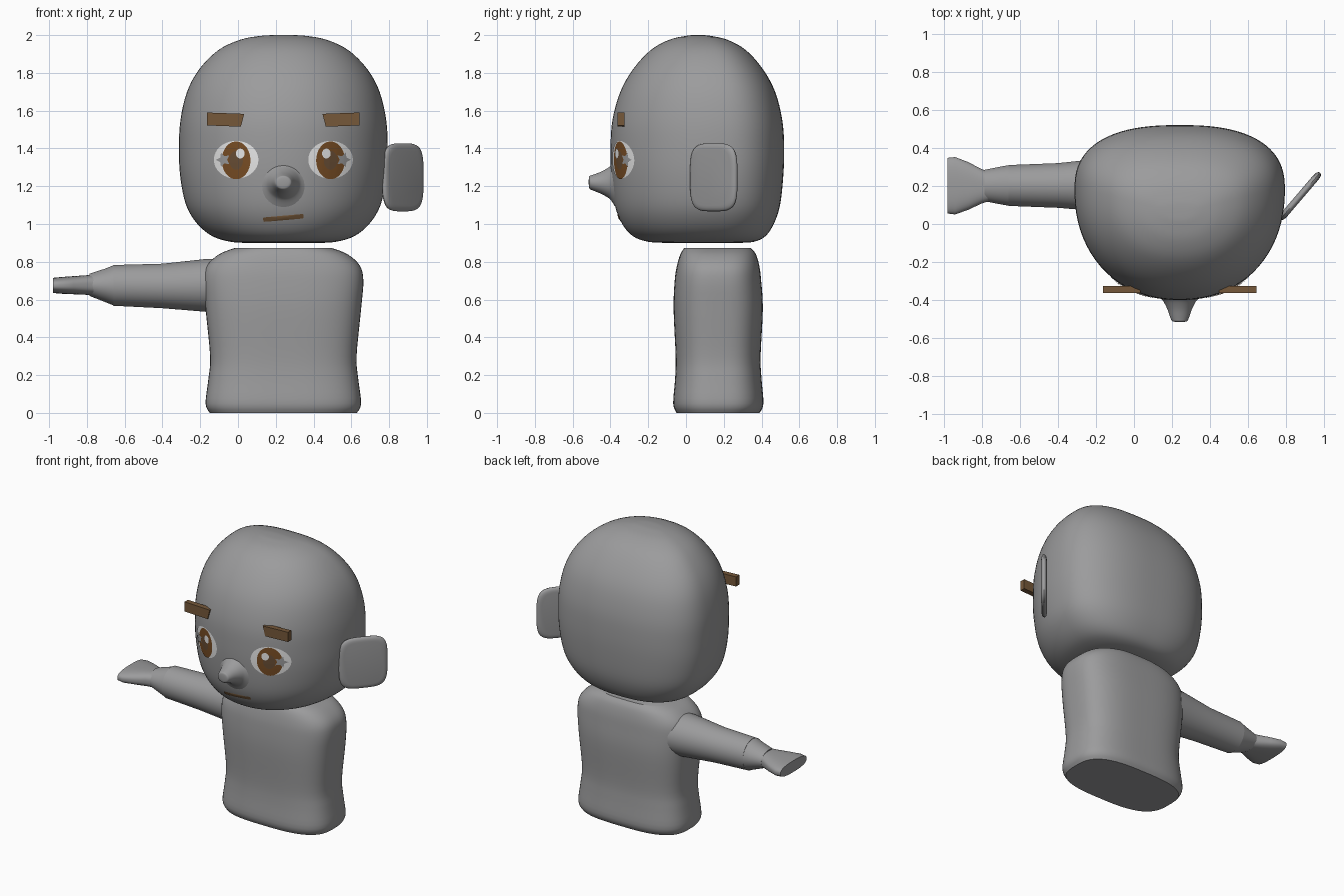
import bpy
import math
from mathutils import Matrix, Vector
from mathutils.bvhtree import BVHTree

old = bpy.data.objects.get("Cube")
if old:
    bpy.data.objects.remove(old, do_unlink=True)

MID = 0.24  # centre line of head and torso


def material(name, r, g, b):
    m = bpy.data.materials.new(name)
    m.use_nodes = True
    m.diffuse_color = (r, g, b, 1)
    m.node_tree.nodes["Principled BSDF"].inputs["Base Color"].default_value = (r, g, b, 1)
    return m


grey = material("clay grey", 0.33, 0.33, 0.335)
brown = material("brow brown", 0.18, 0.098, 0.042)
iris_brown = material("iris brown", 0.19, 0.075, 0.018)
pupil_brown = material("pupil brown", 0.14, 0.075, 0.035)
white = material("eye white", 0.85, 0.85, 0.85)


def add_object(name, verts, faces, mat):
    mesh = bpy.data.meshes.new(name)
    mesh.from_pydata(verts, [], faces)
    mesh.materials.append(mat)
    obj = bpy.data.objects.new(name, mesh)
    bpy.context.collection.objects.link(obj)
    bpy.ops.object.select_all(action="DESELECT")
    obj.select_set(True)
    bpy.context.view_layer.objects.active = obj
    bpy.ops.object.shade_smooth_by_angle(angle=math.radians(35))
    return obj


def power(v, n):
    return math.copysign(abs(v) ** (2 / n), v)


def smooth_rows(rows, steps=4):
    """Catmull-Rom interpolation between section rows."""
    out = []
    for i in range(len(rows) - 1):
        quad = [rows[max(i - 1, 0)], rows[i], rows[i + 1], rows[min(i + 2, len(rows) - 1)]]
        for k in range(steps):
            t = k / steps
            out.append([b + 0.5 * t * (c - a + t * (2 * a - 5 * b + 4 * c - d + t * (3 * (b - c) + d - a)))
                        for a, b, c, d in zip(*quad)])
    return out + [list(rows[-1])]


def loft(name, rows, mat, front=2, back=2, widest=0.5, segments=48, place=Matrix()):
    """Skin of superellipse sections; a row is height, half width, front y, back y, centre x."""
    verts, faces = [], []
    for h, a, y0, y1, cx in rows:
        cy = y0 + (y1 - y0) * widest
        for k in range(segments):
            t = 2 * math.pi * (k + 0.5) / segments
            n, depth = (back, y1 - cy) if math.sin(t) > 0 else (front, cy - y0)
            verts.append(place @ Vector((cx + a * power(math.cos(t), n),
                                         cy + depth * power(math.sin(t), n), h)))
    for r in range(len(rows) - 1):
        for k in range(segments):
            i, j = r * segments + k, r * segments + (k + 1) % segments
            faces.append((i, j, j + segments, i + segments))
    faces.append(tuple(reversed(range(segments))))
    faces.append(tuple(range(len(verts) - segments, len(verts))))
    return add_object(name, verts, faces, mat)


# Head: rounded block, narrower toward the face
head_rows = [(0.9, 0.2, -0.1, 0.28), (0.906, 0.28, -0.2, 0.36), (0.935, 0.375, -0.28, 0.42),
             (1.0, 0.455, -0.338, 0.465), (1.1, 0.515, -0.377, 0.498), (1.25, 0.546, -0.396, 0.515),
             (1.4, 0.553, -0.4, 0.52), (1.55, 0.545, -0.39, 0.51), (1.7, 0.51, -0.348, 0.472),
             (1.82, 0.445, -0.28, 0.407), (1.92, 0.345, -0.188, 0.318), (1.975, 0.23, -0.09, 0.22),
             (1.996, 0.12, 0.0, 0.13), (2.0, 0.04, 0.04, 0.085)]
head = loft("head", smooth_rows([r + (MID,) for r in head_rows]), grey,
            front=2.15, back=2.5, widest=0.63, segments=80)

# Torso: flattened body with a flat base and sloping shoulders
torso_rows = [(0, 0.39, -0.05, 0.39), (0.05, 0.412, -0.068, 0.41), (0.18, 0.397, -0.058, 0.4),
              (0.3, 0.388, -0.055, 0.395), (0.55, 0.412, -0.066, 0.407), (0.7, 0.424, -0.06, 0.398),
              (0.78, 0.405, -0.048, 0.388), (0.84, 0.34, -0.03, 0.37), (0.872, 0.26, -0.01, 0.345)]
loft("torso", smooth_rows([r + (MID,) for r in torso_rows]), grey, front=3, back=3, segments=64)

# Right arm, cuff and hand, each running outward along -x
outward = Matrix.Rotation(-math.pi / 2, 4, "Y")
loft("right_arm", [(0.1, 0.142, 0.06, 0.352, 0.675), (0.17, 0.14, 0.065, 0.345, 0.675),
                   (0.4, 0.118, 0.085, 0.32, 0.672), (0.66, 0.108, 0.095, 0.31, 0.675)],
     grey, place=outward)
loft("right_cuff", [(0.655, 0.108, 0.095, 0.31, 0.675), (0.7, 0.09, 0.103, 0.302, 0.675),
                    (0.785, 0.059, 0.12, 0.285, 0.678)], grey, place=outward)
loft("right_hand", [(0.76, 0.054, 0.12, 0.275, 0.677), (0.8, 0.052, 0.108, 0.288, 0.677),
                    (0.87, 0.048, 0.075, 0.325, 0.676), (0.94, 0.044, 0.05, 0.352, 0.675),
                    (0.98, 0.04, 0.055, 0.348, 0.675)],
     grey, front=2.6, back=2.6, place=outward)

# Nose: short blunt cone flaring softly into the face
nose_rows = [(0.375, 0.125, 1.09, 1.345, MID), (0.392, 0.1, 1.118, 1.318, MID),
             (0.41, 0.084, 1.137, 1.3, MID), (0.45, 0.064, 1.16, 1.277, MID),
             (0.495, 0.048, 1.178, 1.26, MID), (0.511, 0.038, 1.188, 1.253, MID),
             (0.515, 0.015, 1.21, 1.235, MID)]
loft("nose", smooth_rows(nose_rows), grey, place=Matrix.Rotation(math.pi / 2, 4, "X"), segments=32)

# Left ear: thin rounded plate standing out backward
ear_place = (Matrix.Translation((0.873, 0.147, 1.247)) @ Matrix.Rotation(math.radians(49.5), 4, "Z")
             @ Matrix.Rotation(math.pi / 2, 4, "X"))
ear_rows = [(h, 0.161 - inset, inset - 0.18, 0.18 - inset, 0)
            for h, inset in ((-0.018, 0.03), (-0.013, 0.008), (0, 0), (0.013, 0.008), (0.018, 0.03))]
loft("left_ear", smooth_rows(ear_rows, 2), grey, front=4, back=4, place=ear_place)

# Painted face details laid onto the head surface
skin = BVHTree.FromPolygons([v.co for v in head.data.vertices],
                            [p.vertices for p in head.data.polygons])


def on_face(x, z, lift):
    hit = skin.ray_cast(Vector((x, -2, z)), Vector((0, 1, 0)))[0]
    return Vector((x, hit.y - lift, z))


def patch(name, cx, cz, outline, lift, mat, rings=8):
    n = len(outline)
    verts = [on_face(cx, cz, lift)]
    for r in range(1, rings + 1):
        verts += [on_face(cx + x * r / rings, cz + z * r / rings, lift) for x, z in outline]
    faces = [(0, 1 + k, 1 + (k + 1) % n) for k in range(n)]
    for r in range(rings - 1):
        for k in range(n):
            i, j = 1 + r * n + k, 1 + r * n + (k + 1) % n
            faces.append((i, i + n, j + n, j))
    return add_object(name, verts, faces, mat)


def oval(a, b, n=2, tilt=0.0, count=40):
    pts = []
    for k in range(count):
        t = 2 * math.pi * (k + 0.5) / count
        x, z = a * power(math.cos(t), n), b * power(math.sin(t), n)
        pts.append((x * math.cos(tilt) - z * math.sin(tilt), x * math.sin(tilt) + z * math.cos(tilt)))
    return pts


def star(radius, start):
    radii = [radius if k % 2 == 0 else radius * 0.5 for k in range(10)]
    return [(r * math.cos(start + k * math.pi / 5), r * math.sin(start + k * math.pi / 5))
            for k, r in enumerate(radii)]


def brow(name, outer, inner, s):
    """Bar whose inner end is slightly lower and cut back at the bottom."""
    verts = []
    for y in (-0.362, -0.325):
        verts += [(outer, y, 1.522), (inner + s * 0.018, y, 1.515), (inner, y, 1.583), (outer, y, 1.59)]
    faces = [(0, 1, 2, 3), (7, 6, 5, 4)]
    faces += [(k, k + 4, (k + 1) % 4 + 4, (k + 1) % 4) for k in range(4)]
    if s > 0:
        faces = [f[::-1] for f in faces]
    add_object(name, verts, faces, brown)


for side, s in (("right", -1), ("left", 1)):
    cx = MID + s * 0.25
    patch(side + "_eye_white", cx, 1.34, oval(0.118, 0.1), 0.003, white)
    patch(side + "_iris", cx, 1.337, oval(0.076, 0.1), 0.005, iris_brown)
    patch(side + "_pupil", cx, 1.337, oval(0.036, 0.05), 0.007, pupil_brown)
    patch(side + "_eye_glint", cx - s * 0.022, 1.373, oval(0.023, 0.026), 0.009, white, 3)
    patch(side + "_eye_star", cx + s * 0.068, 1.34, star(0.04, 0 if s > 0 else math.pi), 0.009, grey, 3)
    brow(side + "_eyebrow", MID + s * 0.403, MID + s * 0.207, s)

# Mouth: thin slightly tilted line
patch("mouth", MID, 1.032, oval(0.107, 0.012, 12, math.radians(5)), 0.004, brown)
